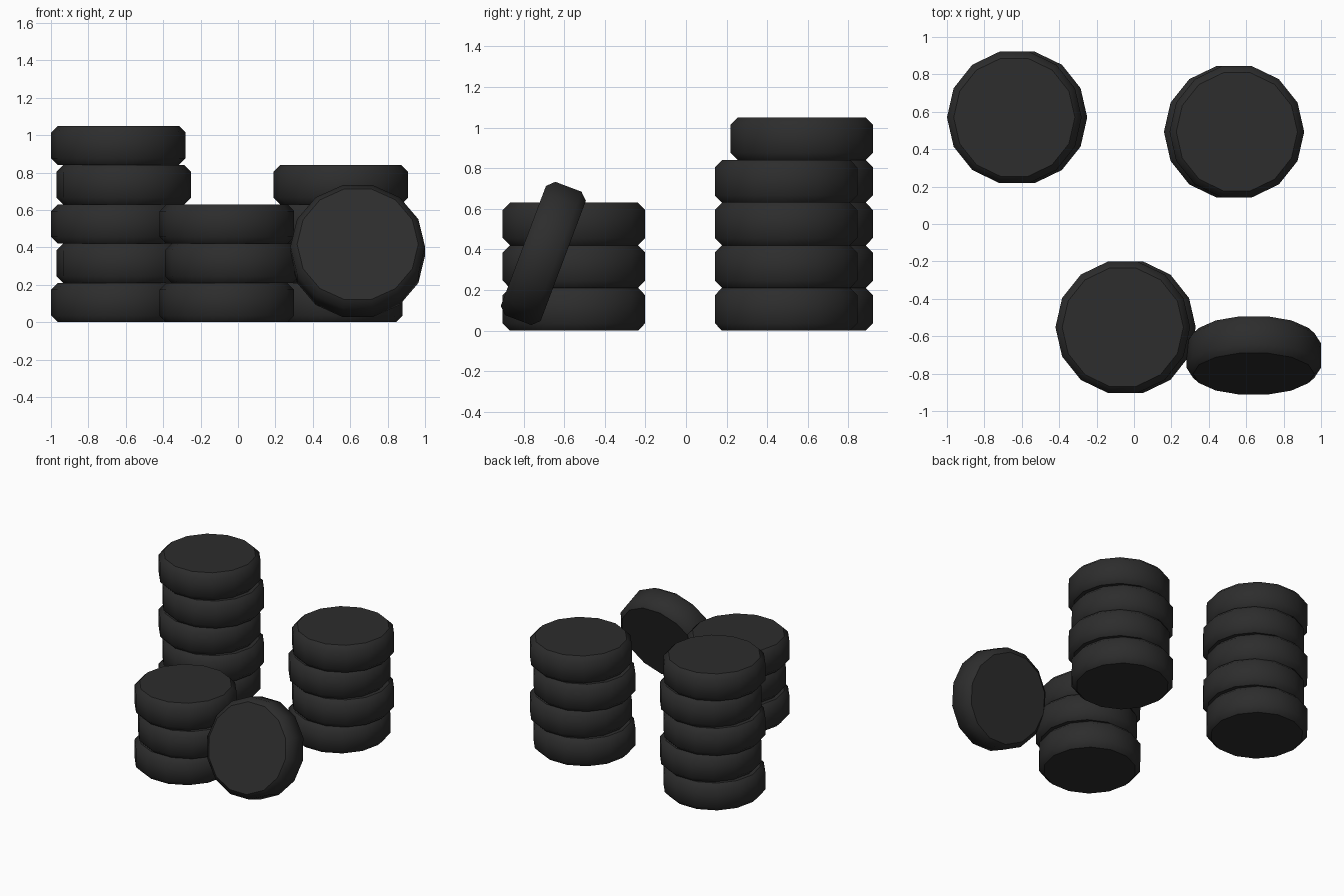
import bpy, bmesh, math

if "Cube" in bpy.data.objects:
    bpy.data.objects.remove(bpy.data.objects["Cube"])

SIDES, R, H, CH = 14, 0.36, 0.21, 0.036

rubber = bpy.data.materials.new("black rubber")
rubber.diffuse_color = (0.026, 0.026, 0.026, 1)
rubber.use_nodes = True
rubber.node_tree.nodes["Principled BSDF"].inputs["Base Color"].default_value = rubber.diffuse_color


def tyre(name, loc, tilt=0.0):
    """Chamfered 14-sided disc: smooth rim, flat caps."""
    profile = [(R - CH, -H / 2), (R, -H / 2 + CH), (R, H / 2 - CH), (R - CH, H / 2)]
    bm = bmesh.new()
    rings = [[bm.verts.new((r * math.cos(2 * math.pi * i / SIDES),
                            r * math.sin(2 * math.pi * i / SIDES), z))
              for i in range(SIDES)] for r, z in profile]
    for a, b in zip(rings, rings[1:]):
        for i in range(SIDES):
            j = (i + 1) % SIDES
            bm.faces.new((a[i], a[j], b[j], b[i])).smooth = True
    caps = [bm.faces.new(rings[0][::-1]), bm.faces.new(rings[-1])]
    # sharp border between the rim and the caps
    for cap in caps:
        for e in cap.edges:
            e.smooth = False
    me = bpy.data.meshes.new(name)
    bm.to_mesh(me)
    bm.free()
    me.materials.append(rubber)
    ob = bpy.data.objects.new(name, me)
    ob.location = loc
    ob.rotation_euler.x = tilt
    bpy.context.collection.objects.link(ob)


# three stacks, every second tyre shifted slightly sideways
for label, x, y, count in (("tall_stack", -0.64, 0.57, 5),
                           ("medium_stack", 0.52, 0.493, 4),
                           ("short_stack", -0.06, -0.552, 3)):
    for k in range(count):
        tyre(f"{label}_tyre_{k + 1}", (x + 0.03 * (k % 2), y, H * (k + 0.5)))

# single tyre leaning back beside the short stack
tyre("leaning_tyre", (0.64, -0.703, 0.38), math.pi / 2 - 0.36)
